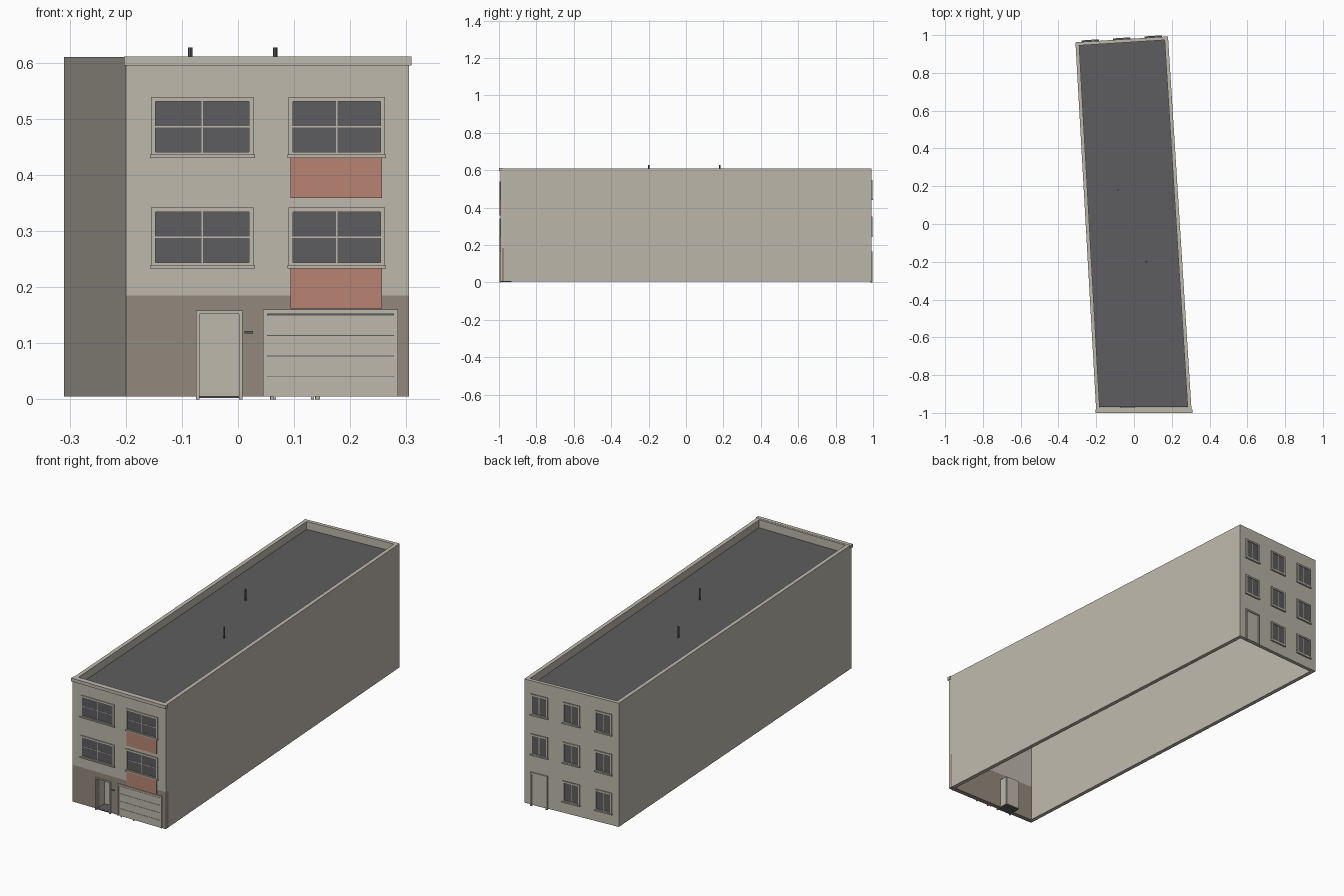
import bpy, bmesh, math
from mathutils import Matrix, Vector

cube = bpy.data.objects.get("Cube")
if cube:
    bpy.data.objects.remove(cube, do_unlink=True)


def material(name, rgb):
    m = bpy.data.materials.new(name)
    m.use_nodes = True
    m.diffuse_color = (*rgb, 1)
    m.node_tree.nodes["Principled BSDF"].inputs["Base Color"].default_value = (*rgb, 1)
    return m


PLASTER = material("beige plaster", (0.51, 0.48, 0.41))
BASE = material("brown plaster", (0.29, 0.25, 0.20))
RED = material("red panel", (0.48, 0.23, 0.17))
DARK = material("dark grey", (0.11, 0.11, 0.115))


def finish(bm, name, mat, frame=Matrix()):
    bmesh.ops.recalc_face_normals(bm, faces=bm.faces)
    mesh = bpy.data.meshes.new(name)
    bm.to_mesh(mesh)
    bm.free()
    mesh.materials.append(mat)
    ob = bpy.data.objects.new(name, mesh)
    ob.matrix_world = frame
    bpy.context.collection.objects.link(ob)
    return ob


def prism(name, pts, z0, z1, mat):
    bm = bmesh.new()
    face = bm.faces.new([bm.verts.new((p[0], p[1], z0)) for p in pts])
    top = bmesh.ops.extrude_face_region(bm, geom=[face])["geom"]
    for v in top:
        if isinstance(v, bmesh.types.BMVert):
            v.co.z = z1
    return finish(bm, name, mat)


def boxes(name, specs, mat, frame=Matrix()):
    """One object from several boxes, each (x0, x1, y0, y1, z0, z1)."""
    bm = bmesh.new()
    for x0, x1, y0, y1, z0, z1 in specs:
        size = Matrix.Diagonal((x1 - x0, y1 - y0, z1 - z0, 1))
        centre = Matrix.Translation(((x0 + x1) / 2, (y0 + y1) / 2, (z0 + z1) / 2))
        bmesh.ops.create_cube(bm, size=1, matrix=centre @ size)
    return finish(bm, name, mat, frame)


# Footprint, and the inner line of the walls
FRONT, LOW, TOP, ROOF = -0.992, 0.005, 0.61, 0.572
outer = [Vector(p) for p in ((-0.20, FRONT), (0.305, FRONT), (0.18, 0.993), (-0.31, 0.962))]
inner = [Vector(p) for p in ((-0.182, -0.97), (0.284, -0.97), (0.162, 0.974), (-0.29, 0.945))]

# Side and back walls, hollow inside and open below
for i, side in ((1, "left"), (2, "back"), (3, "right")):
    j = (i + 1) % 4
    prism(side + "_wall", [outer[i], outer[j], inner[j], inner[i]], LOW, TOP, PLASTER)
prism("flat_roof", inner, ROOF - 0.01, ROOF, DARK)

# Facade frames: local -y points outwards
front = Matrix.Translation((0, FRONT, 0))
along = outer[3] - outer[2]
back = Matrix.Translation((*outer[2], 0)) @ Matrix.Rotation(math.atan2(along.y, along.x), 4, 'Z')

# Front wall with an opening for the entrance
x0, x1, d0, d1, split, head = -0.1995, 0.3045, -0.07, 0.003, 0.185, 0.153
boxes("front_wall_upper", [(x0, x1, -0.001, 0.02, split, TOP)], PLASTER, front)
boxes("front_wall_base", [(x0, d0, -0.001, 0.02, LOW, split),
                          (d1, x1, -0.001, 0.02, LOW, split),
                          (d0, d1, -0.001, 0.02, head, split)], BASE, front)
boxes("front_cornice", [(-0.203, 0.309, -0.008, 0.01, 0.595, TOP + 0.001)], PLASTER, front)


def surround(x0, x1, z0, z1, t, y0, y1, bottom=True):
    parts = [(x0, x0 + t, y0, y1, z0, z1), (x1 - t, x1, y0, y1, z0, z1),
             (x0 + t, x1 - t, y0, y1, z1 - t, z1)]
    if bottom:
        parts.append((x0 + t, x1 - t, y0, y1, z0, z0 + t))
    return parts


def window(name, frame, x0, x1, z0, z1, crossbar):
    mid, zm, bar = (x0 + x1) / 2, (z0 + z1) / 2, 0.0015
    boxes(name + "_glass", [(x0, x1, -0.002, 0.001, z0, z1)], DARK, frame)
    parts = surround(x0, x1, z0, z1, 0.008, -0.005, 0.001)
    parts.append((mid - bar, mid + bar, -0.003, 0, z0, z1))
    if crossbar:
        parts.append((x0, x1, -0.003, 0, zm - bar, zm + bar))
    parts.append((x0 - 0.002, x1 + 0.002, -0.008, 0.001, z0 - 0.003, z0 + 0.003))
    boxes(name + "_frame_and_sill", parts, PLASTER, frame)


# Front windows, with red panels under one column
for floor, z in (("first", 0.236), ("second", 0.433)):
    window(floor + "_floor_right_window", front, -0.155, 0.028, z, z + 0.106, True)
    window(floor + "_floor_left_window", front, 0.09, 0.262, z, z + 0.106, True)
    boxes(floor + "_floor_panel", [(0.094, 0.257, -0.004, 0, z - 0.074, z - 0.002)], RED, front)

# Recessed entrance
depth = 0.06
boxes("entrance_door", [(d0, d1, depth, depth + 0.004, LOW, head)], PLASTER, front)
boxes("entrance_recess", [(d0 - 0.003, d0, 0.01, depth, LOW, head),
                          (d1, d1 + 0.003, 0.01, depth, LOW, head),
                          (d0, d1, 0.01, depth, head, head + 0.003)], PLASTER, front)
boxes("entrance_floor", [(d0, d1, 0, depth, 0.002, 0.006)], DARK, front)
boxes("entrance_frame", surround(d0 - 0.005, d1 + 0.005, 0, 0.158, 0.006, -0.006, 0.002, False),
      PLASTER, front)
boxes("intercom", [(0.012, 0.027, -0.005, 0, 0.117, 0.122)], DARK, front)

# Garage door made of sections, the joints showing dark
boxes("garage_frame", surround(0.045, 0.285, LOW, 0.16, 0.008, -0.006, 0.002, False),
      PLASTER, front)
boxes("garage_joints", [(0.053, 0.277, -0.002, 0, LOW, 0.152)], DARK, front)
step = 0.0365
boxes("garage_sections", [(0.053, 0.277, -0.0035, 0, LOW + i * step, LOW + (i + 1) * step - 0.0012)
                          for i in range(4)], PLASTER, front)
boxes("garage_feet", [(x, x + 0.005, -0.005, 0, 0, LOW) for x in (0.063, 0.13)], PLASTER, front)

# Back windows in a grid, with a door in the lowest corner
width = along.length
for col, f in enumerate((0.07, 0.41, 0.75)):
    for row, z in enumerate((0.06, 0.25, 0.445)):
        a, b = f * width, (f + 0.18) * width
        if col == 0 and row == 0:
            boxes("back_door", [(a + 0.008, b - 0.008, -0.002, 0, LOW, 0.16)], PLASTER, back)
            boxes("back_door_frame", surround(a, b, 0, 0.165, 0.008, -0.007, 0, False),
                  PLASTER, back)
        else:
            window(f"back_window_{col}_{row}", back, a, b, z, z + 0.102, False)

# Roof pipes
for name, x, y in (("rear_pipe", -0.085, 0.18), ("front_pipe", 0.066, -0.2)):
    bm = bmesh.new()
    bmesh.ops.create_cone(bm, cap_ends=True, segments=8, radius1=0.004, radius2=0.004,
                          depth=0.627 - ROOF, matrix=Matrix.Translation((x, y, (0.627 + ROOF) / 2)))
    finish(bm, name, DARK)
